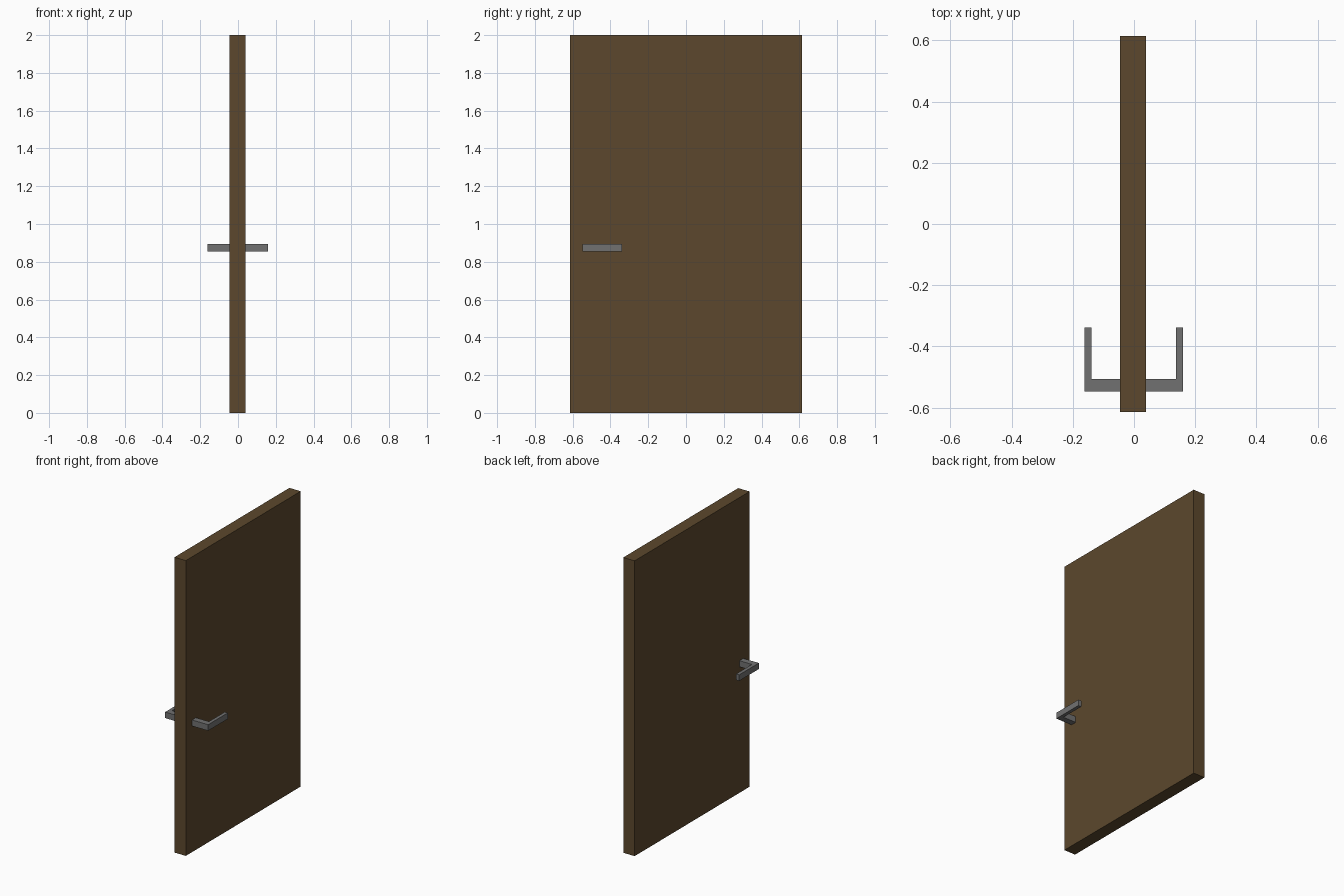
import bpy, bmesh

if "Cube" in bpy.data.objects:
    bpy.data.objects.remove(bpy.data.objects["Cube"])


def material(name, color):
    m = bpy.data.materials.new(name)
    m.diffuse_color = (*color, 1)
    m.use_nodes = True
    m.node_tree.nodes["Principled BSDF"].inputs["Base Color"].default_value = m.diffuse_color
    return m


def prism(name, profile, z0, z1, mat):
    """Extrude an xy outline from z0 to z1."""
    bm = bmesh.new()
    face = bm.faces.new([bm.verts.new((x, y, z0)) for x, y in profile])
    ext = bmesh.ops.extrude_face_region(bm, geom=[face])
    for v in ext["geom"]:
        if isinstance(v, bmesh.types.BMVert):
            v.co.z = z1
    bmesh.ops.recalc_face_normals(bm, faces=bm.faces)
    me = bpy.data.meshes.new(name)
    bm.to_mesh(me)
    bm.free()
    me.materials.append(mat)
    ob = bpy.data.objects.new(name, me)
    bpy.context.collection.objects.link(ob)
    return ob


wood = material("brown wood", (0.107, 0.064, 0.026))
metal = material("grey metal", (0.165, 0.165, 0.165))

# Door slab
cx = -0.003
x0, x1, hy = cx - 0.0425, cx + 0.0425, 0.615
prism("door_panel", [(x0, -hy), (x1, -hy), (x1, hy), (x0, hy)], 0, 2, wood)

# L-shaped lever on each side: thick stem, thinner arm
for side, edge, tip in (("left", x0, -0.162), ("right", x1, 0.16)):
    s = 1 if tip > 0 else -1
    inner = tip - s * 0.023
    outline = [(edge, -0.548), (tip, -0.548), (tip, -0.338),
               (inner, -0.338), (inner, -0.507), (edge, -0.507)]
    prism(side + "_handle", outline, 0.854, 0.895, metal)
